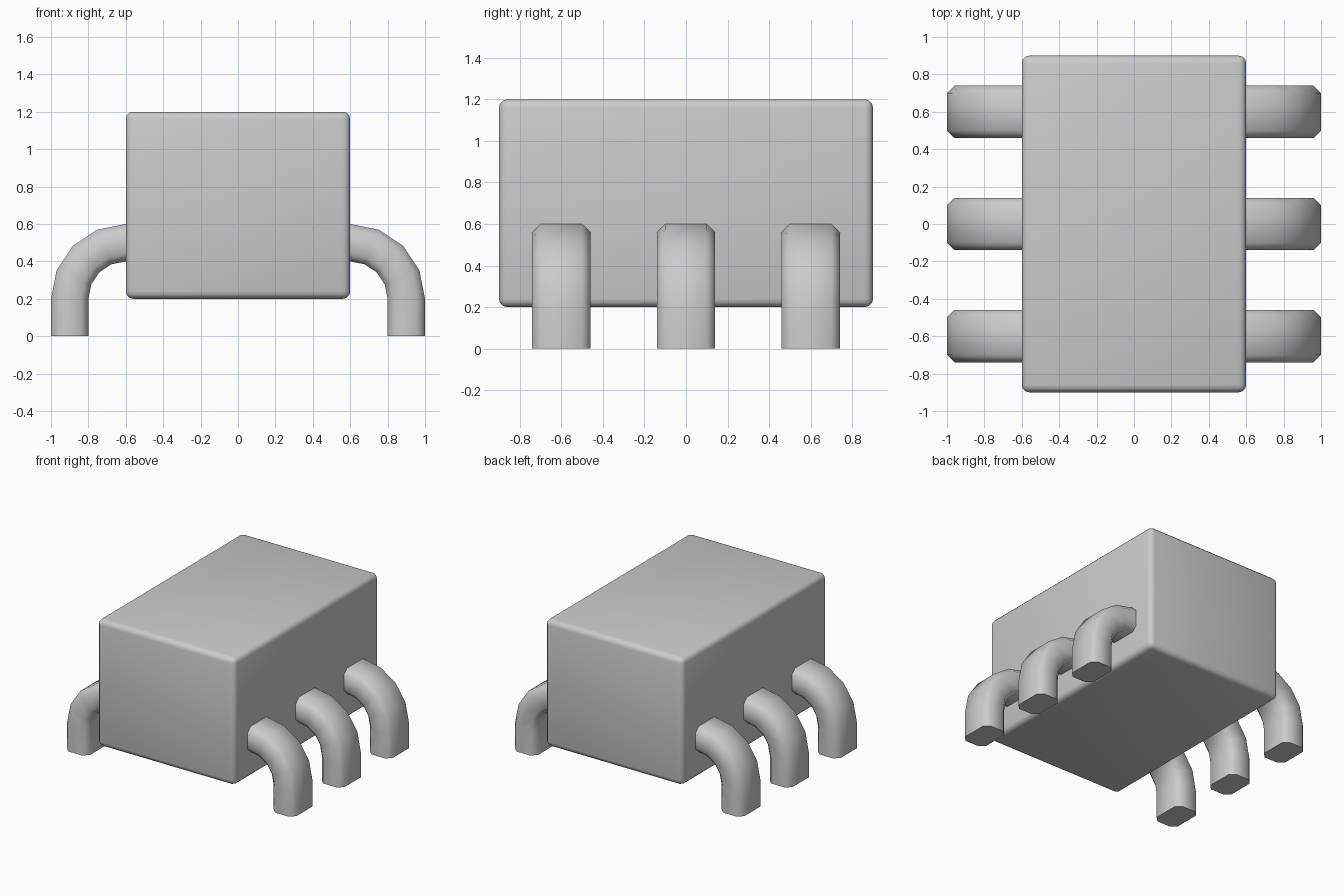
import bpy, bmesh
from math import sin, cos, pi, radians

if "Cube" in bpy.data.objects:
    bpy.data.objects.remove(bpy.data.objects["Cube"])


def finish(name, bm, angle):
    bmesh.ops.recalc_face_normals(bm, faces=bm.faces[:])
    me = bpy.data.meshes.new(name)
    bm.to_mesh(me)
    bm.free()
    ob = bpy.data.objects.new(name, me)
    bpy.context.collection.objects.link(ob)
    bpy.ops.object.select_all(action='DESELECT')
    ob.select_set(True)
    bpy.context.view_layer.objects.active = ob
    bpy.ops.object.shade_smooth_by_angle(angle=radians(angle))
    return ob


# Body: box with small rounded edges
bm = bmesh.new()
bmesh.ops.create_cube(bm, size=1)
for v in bm.verts:
    v.co = (v.co.x * 1.2, v.co.y * 1.8, v.co.z + 0.7)
bmesh.ops.bevel(bm, geom=bm.edges[:], offset=0.04, segments=3, profile=0.5, affect='EDGES')
finish("body", bm, 40)

# Lead cross-section (radial offset, y): chamfered rectangle
R, W, C = 0.1, 0.14, 0.04
SECTION = [(R, W - C), (R - C, W), (C - R, W), (-R, W - C),
           (-R, C - W), (C - R, -W), (R - C, -W), (R, C - W)]


def lead(name, side, y):
    # Straight foot, then a quarter bend into the body wall
    stations = [(0.0, 0.0)] + [(0.2, i * pi / 8) for i in range(5)]
    bm = bmesh.new()
    rings = []
    for z, a in stations:
        rings.append([bm.verts.new((side * (0.6 + (0.3 + r) * cos(a)), y + w,
                                    z + (0.3 + r) * sin(a))) for r, w in SECTION])
    for lo, hi in zip(rings, rings[1:]):
        for i in range(8):
            j = (i + 1) % 8
            bm.faces.new((lo[i], lo[j], hi[j], hi[i]))
    bm.faces.new(rings[0])
    bm.faces.new(rings[-1])
    finish(name, bm, 60)


# Three leads on each side
for side, label in ((-1, "left"), (1, "right")):
    for n, y in enumerate((-0.6, 0.0, 0.6), 1):
        lead(f"{label}_lead_{n}", side, y)
